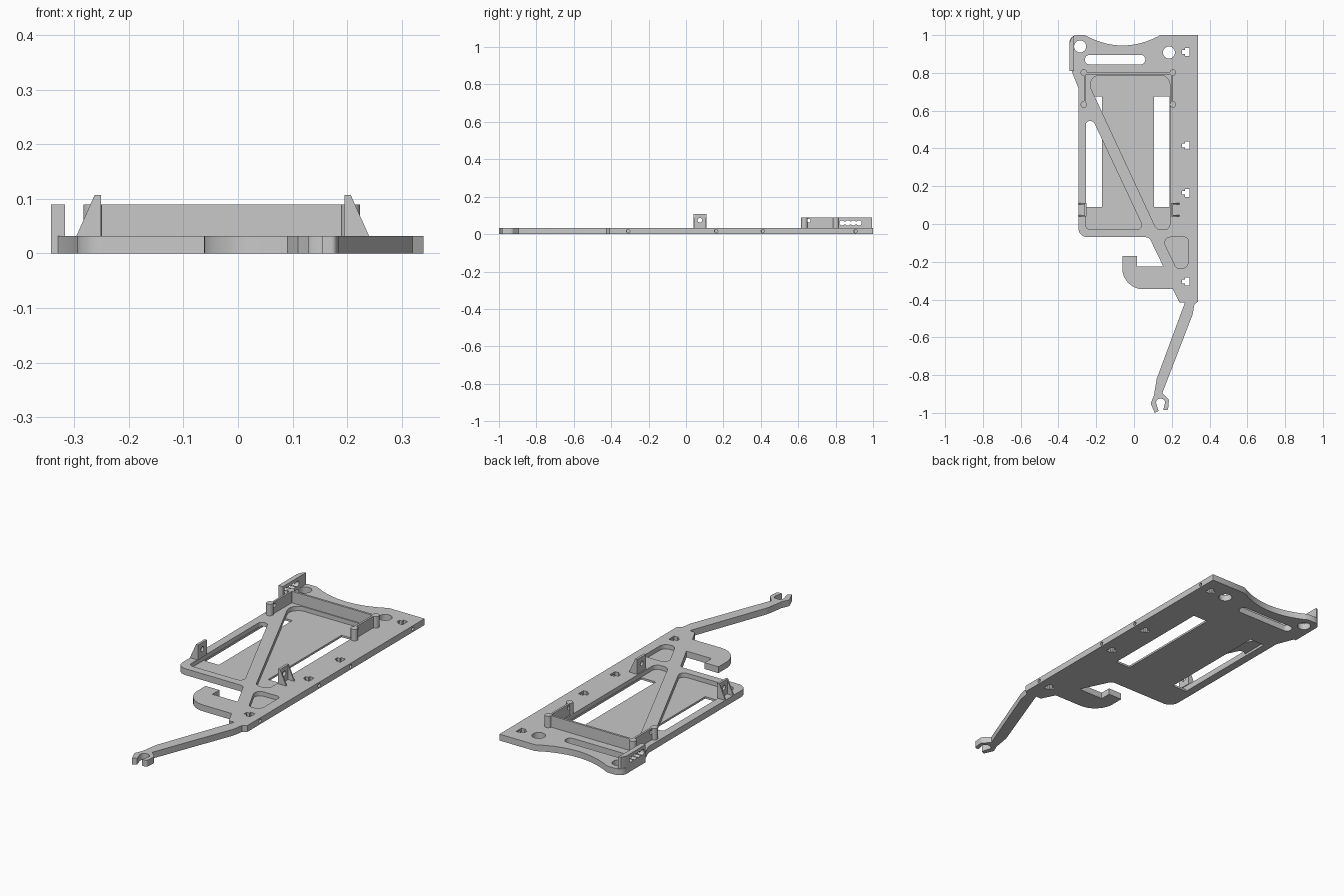
import bpy
import bmesh
import math
from mathutils import Matrix, Vector

default_cube = bpy.data.objects.get("Cube")
if default_cube:
    bpy.data.objects.remove(default_cube, do_unlink=True)

THICKNESS = 0.032
FLOOR = 0.01
WALL_TOP = 0.09

grey = bpy.data.materials.new("plain grey")
grey.use_nodes = True
grey.diffuse_color = (0.58, 0.58, 0.58, 1)
grey.node_tree.nodes["Principled BSDF"].inputs["Base Color"].default_value = grey.diffuse_color


def rounded(points, steps=8):
    """Outline from (x, y) or (x, y, corner radius) points."""
    outline = []
    for index, point in enumerate(points):
        corner = Vector(point[:2])
        if len(point) == 2:
            outline.append(corner)
            continue
        before = (Vector(points[index - 1][:2]) - corner).normalized()
        after = (Vector(points[(index + 1) % len(points)][:2]) - corner).normalized()
        half = before.angle(after) / 2
        radius = point[2]
        centre = corner + (before + after).normalized() * radius / math.sin(half)
        start = corner + before * radius / math.tan(half) - centre
        end = corner + after * radius / math.tan(half) - centre
        for step in range(steps + 1):
            outline.append(centre + start.lerp(end, step / steps).normalized() * radius)
    return outline


def finish(name, bm):
    bmesh.ops.recalc_face_normals(bm, faces=bm.faces)
    # Concave outlines can come out inside out
    if bm.calc_volume(signed=True) < 0:
        bmesh.ops.reverse_faces(bm, faces=bm.faces)
    mesh = bpy.data.meshes.new(name)
    bm.to_mesh(mesh)
    bm.free()
    mesh.materials.append(grey)
    obj = bpy.data.objects.new(name, mesh)
    bpy.context.collection.objects.link(obj)
    return obj


def prism(name, outline, low, high):
    bm = bmesh.new()
    bottom = [bm.verts.new((p[0], p[1], low)) for p in outline]
    top = [bm.verts.new((p[0], p[1], high)) for p in outline]
    bm.faces.new(bottom[::-1])
    bm.faces.new(top)
    for i in range(len(outline)):
        bm.faces.new((bottom[i - 1], bottom[i], top[i], top[i - 1]))
    return finish(name, bm)


def box(name, x0, x1, y0, y1, low, high):
    return prism(name, [(x0, y0), (x1, y0), (x1, y1), (x0, y1)], low, high)


def rod(name, centre, radius, length, axis="Z"):
    bm = bmesh.new()
    matrix = Matrix.Translation(centre)
    if axis == "X":
        matrix = matrix @ Matrix.Rotation(math.pi / 2, 4, "Y")
    bmesh.ops.create_cone(bm, cap_ends=True, segments=24, radius1=radius,
                          radius2=radius, depth=length, matrix=matrix)
    return finish(name, bm)


def cut(target, cutters):
    for cutter in cutters:
        modifier = target.modifiers.new("cut", "BOOLEAN")
        modifier.operation = "DIFFERENCE"
        modifier.solver = "EXACT"
        modifier.object = cutter
    graph = bpy.context.evaluated_depsgraph_get()
    mesh = bpy.data.meshes.new_from_object(target.evaluated_get(graph))
    target.modifiers.clear()
    target.data = mesh
    for cutter in cutters:
        bpy.data.objects.remove(cutter, do_unlink=True)


# Plate outline: right edge, forked arm, hook, left edge, scooped back edge
side = [(0.34, 1), (0.34, -0.41), (0.32, -0.425), (0.31, -0.48)]
fork = [(0.15, -0.895), (0.185, -0.93, 0.02), (0.18, -0.985, 0.01), (0.155, -0.985),
        (0.17, -0.925, 0.02), (0.11, -0.925, 0.02), (0.13, -0.99), (0.11, -1),
        (0.088, -0.95, 0.02), (0.105, -0.91), (0.12, -0.82, 0.05)]
hook = [(0.27, -0.415), (0.24, -0.415), (0.205, -0.345), (-0.062, -0.345, 0.11),
        (-0.062, -0.17), (0.015, -0.17), (0.015, -0.225), (0.155, -0.225)]
left = [(0.08, -0.07, 0.03), (-0.295, -0.07, 0.05), (-0.295, 0.72),
        (-0.33, 0.81), (-0.342, 0.81), (-0.342, 1, 0.04)]
scoop = [(-0.06 + 0.2 * t / 10, 0.945 + 0.055 * (t / 10) ** 2) for t in range(-10, 11)]
plate = prism("mounting_plate", rounded(side + fork + hook + left + scoop), 0, THICKNESS)

# Recesses, with a diagonal rib left between the two large ones
pockets = {
    "left_pocket": [(-0.255, -0.03, 0.025), (0.055, -0.03, 0.025),
                    (-0.215, 0.545, 0.025), (-0.255, 0.545, 0.02)],
    "right_pocket": [(0.19, 0.787, 0.05), (-0.26, 0.787, 0.05),
                     (0.12, -0.03, 0.035), (0.19, -0.03, 0.03)],
    "small_pocket": [(0.145, -0.07, 0.03), (0.287, -0.07, 0.02),
                     (0.287, -0.235, 0.035), (0.225, -0.235, 0.025)],
}
cutters = [prism(name, rounded(points), FLOOR, 0.1) for name, points in pockets.items()]

# Openings through the plate
cutters.append(box("left_opening", -0.253, -0.17, 0.09, 0.675, -0.1, FLOOR + 0.002))
cutters.append(box("right_opening", 0.105, 0.188, 0.09, 0.675, -0.1, FLOOR + 0.002))
slot = [(-0.26, 0.845, 0.024), (0.06, 0.845, 0.024), (0.06, 0.895, 0.024), (-0.26, 0.895, 0.024)]
cutters.append(prism("long_slot", rounded(slot), -0.1, 0.1))
for x, y in [(-0.285, 0.94), (0.185, 0.908)]:
    cutters.append(rod("round_hole", (x, y, 0), 0.032, 0.2))

# Keyholes and the screw holes leading to them from the right edge
for y in (0.91, 0.415, 0.165, -0.305):
    key = [(0.255, y - 0.01), (0.27, y - 0.01), (0.27, y - 0.021), (0.295, y - 0.021),
           (0.295, y + 0.021), (0.27, y + 0.021), (0.27, y + 0.01), (0.255, y + 0.01)]
    cutters.append(prism("keyhole", key, -0.1, 0.1))
    cutters.append(rod("screw_hole", (0.33, y - 0.004, 0.016), 0.009, 0.09, "X"))
cut(plate, cutters)

# Upright flange on the back corner with a row of holes
flange = prism("corner_flange", [(-0.342, 0.81), (-0.317, 0.81), (-0.317, 0.995),
                                 (-0.33, 0.988), (-0.342, 0.96)], 0, WALL_TOP)
holes = [rod("flange_hole", (-0.33, 0.835 + 0.03 * i, 0.06), 0.014, 0.1, "X") for i in range(4)]
holes.append(box("flange_slit", -0.4, -0.3, 0.835, 0.925, 0.052, 0.068))
cut(flange, holes)

# Three-sided wall with round posts
box("back_wall", -0.262, 0.202, 0.792, 0.803, 0.02, WALL_TOP)
for name, sign in (("right", -1), ("left", 1)):
    x = -0.03 + sign * 0.23
    wall = box(name + "_wall", x - 0.005, x + 0.005, 0.635, 0.8, THICKNESS, WALL_TOP)
    cut(wall, [rod("wall_hole", (x, 0.657, 0.072), 0.01, 0.1, "X")])
    for label, y in (("front", 0.633), ("back", 0.802)):
        rod(f"{name}_{label}_post", (x + sign * 0.006, y, 0.06), 0.017, 0.06)

    # Drilled lug braced by two outward gussets
    inner = -0.028 + sign * 0.223
    outer = inner + sign * 0.012
    x0, x1 = sorted((inner, outer))
    lug = box(name + "_lug", x0, x1, 0.04, 0.11, THICKNESS, 0.107)
    cut(lug, [rod("lug_hole", (inner, 0.074, 0.074), 0.012, 0.1, "X")])
    for label, y in (("front", 0.04), ("back", 0.103)):
        brace = prism(f"{name}_{label}_gusset", [
            (inner, THICKNESS), (inner + sign * 0.045, THICKNESS),
            (outer, 0.106), (inner, 0.106)], 0, 0.007)
        brace.data.transform(Matrix.Translation((0, y + 0.007, 0)) @ Matrix.Rotation(math.pi / 2, 4, "X"))

# Smooth the curved edges and keep the corners sharp
for obj in bpy.context.scene.objects:
    obj.select_set(obj.type == "MESH")
bpy.context.view_layer.objects.active = plate
bpy.ops.object.shade_smooth_by_angle(angle=math.radians(30))
